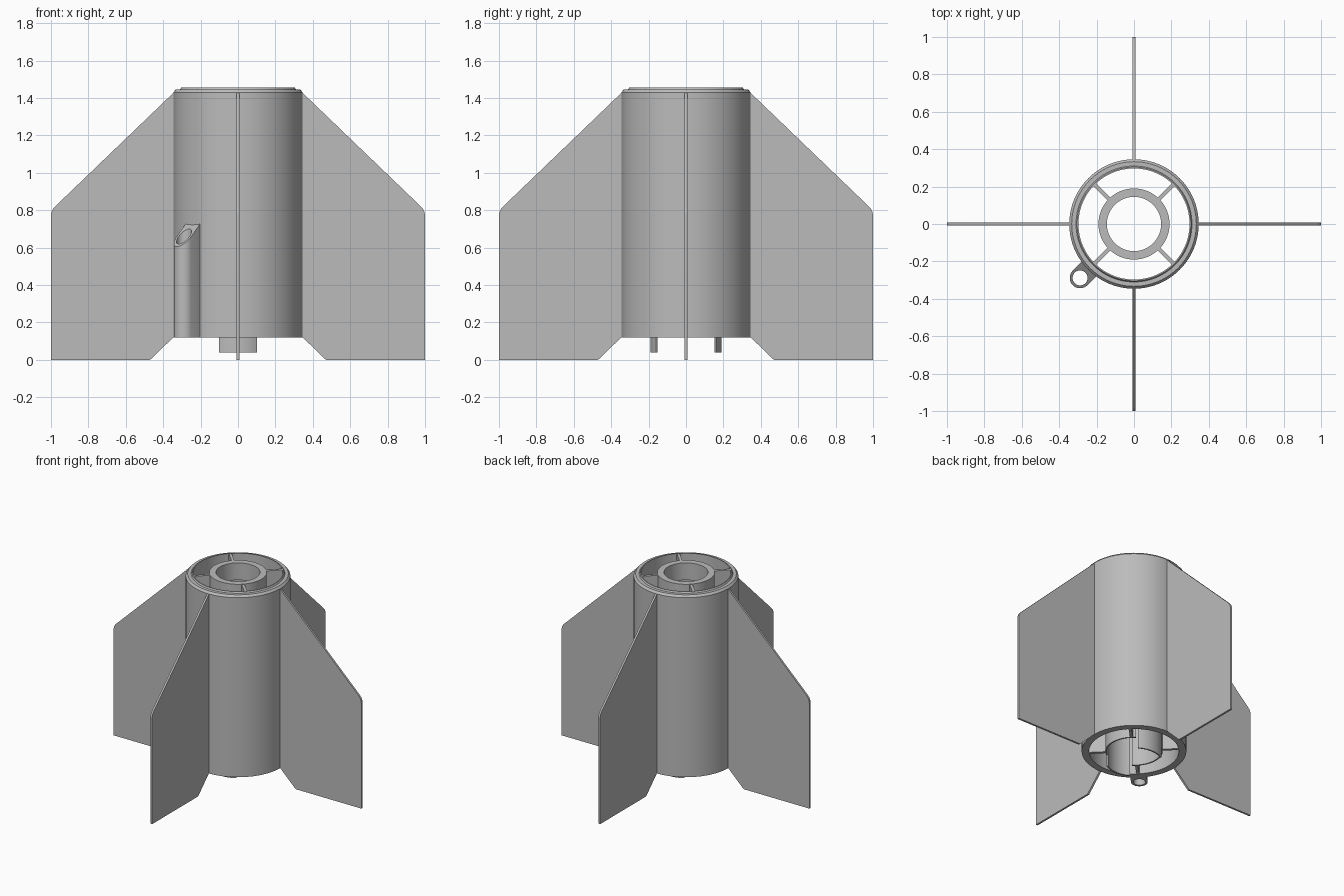
import bpy, bmesh, math
from mathutils import Matrix

cube = bpy.data.objects.get("Cube")
if cube:
    bpy.data.objects.remove(cube, do_unlink=True)

# One plain grey for everything
grey = bpy.data.materials.new("plain_grey")
grey.use_nodes = True
colour = (0.5, 0.5, 0.5, 1)
grey.diffuse_color = colour
grey.node_tree.nodes["Principled BSDF"].inputs["Base Color"].default_value = colour

BOTTOM, TOP = 0.12, 1.455


def finish(name, bm):
    bmesh.ops.recalc_face_normals(bm, faces=bm.faces)
    mesh = bpy.data.meshes.new(name)
    bm.to_mesh(mesh)
    bm.free()
    mesh.materials.append(grey)
    obj = bpy.data.objects.new(name, mesh)
    bpy.context.collection.objects.link(obj)
    bpy.ops.object.select_all(action='DESELECT')
    obj.select_set(True)
    bpy.context.view_layer.objects.active = obj
    bpy.ops.object.shade_smooth_by_angle(angle=math.radians(30))
    return obj


def turned(name, profile, centre=0, half=180):
    """Sweep a closed (radius, height) profile around z, fully or as a sector."""
    bm = bmesh.new()
    full = half == 180
    steps = max(8, round(96 * half / 180))
    rings = []
    for i in range(steps if full else steps + 1):
        a = math.radians(centre - half + 2 * half * i / steps)
        rings.append([bm.verts.new((r * math.cos(a), r * math.sin(a), z)) for r, z in profile])
    pairs = list(zip(rings, rings[1:]))
    if full:
        pairs.append((rings[-1], rings[0]))
    else:
        bm.faces.new(rings[0])
        bm.faces.new(rings[-1])
    n = len(profile)
    for p, q in pairs:
        for j in range(n):
            k = (j + 1) % n
            bm.faces.new((p[j], p[k], q[k], q[j]))
    return finish(name, bm)


def wall(inner, outer, low, high):
    return [(inner, low), (outer, low), (outer, high), (inner, high)]


# Outer body tube with its stepped top rim
turned("body_tube", [(0.297, BOTTOM), (0.346, BOTTOM), (0.346, 1.43), (0.333, 1.445),
                     (0.31, 1.445), (0.304, TOP), (0.297, TOP)])

# Inner tube with a stop lip at the top and two spring clips at the bottom
SLOT_TOP = 0.4
turned("inner_tube", [(0.18, SLOT_TOP), (0.19, SLOT_TOP), (0.19, TOP), (0.145, TOP),
                      (0.145, 1.33), (0.18, 1.33)])
for side, angle in (("left", 0), ("right", 180)):
    turned(side + "_tube_wall", wall(0.18, 0.19, BOTTOM, SLOT_TOP), angle, 54)
for side, angle in (("front", -90), ("back", 90)):
    turned(side + "_clip", wall(0.18, 0.19, 0.04, SLOT_TOP), angle, 32)

# Diagonal spokes joining the two tubes
for i in range(4):
    bm = bmesh.new()
    bmesh.ops.create_cube(bm, size=1)
    bm.transform(Matrix.Rotation(math.radians(45 + 90 * i), 4, 'Z')
                 @ Matrix.Translation((0.246, 0, (BOTTOM + TOP) / 2))
                 @ Matrix.Diagonal((0.12, 0.02, TOP - BOTTOM - 0.004, 1)))
    finish("spoke_%d" % (i + 1), bm)

# Fins with a swept leading edge and a rounded shoulder
outline = [(0.335, BOTTOM), (0.346, BOTTOM), (0.47, 0), (1, 0), (1, 0.775),
           (0.997, 0.792), (0.989, 0.807), (0.978, 0.82), (0.346, 1.427), (0.335, 1.427)]
for i, side in enumerate(("left", "back", "right", "front")):
    bm = bmesh.new()
    face = bm.faces.new([bm.verts.new((r, -0.007, z)) for r, z in outline])
    ext = bmesh.ops.extrude_face_region(bm, geom=[face])
    new = [v for v in ext["geom"] if isinstance(v, bmesh.types.BMVert)]
    bmesh.ops.translate(bm, verts=new, vec=(0, 0.014, 0))
    bm.transform(Matrix.Rotation(math.radians(90 * i), 4, 'Z'))
    finish(side + "_fin", bm)

# Guide lug: a holed, necked sleeve with a slanted top
bm = bmesh.new()
CENTRE, LUG, HOLE, STEPS = 0.408, 0.055, 0.04, 48
loops = []
for i in range(STEPS):
    a = 2 * math.pi * (i + 0.5) / STEPS
    c, s = math.cos(a), math.sin(a)
    u = LUG * c if c > 0 else max(LUG * c - 0.07, -0.083)
    corners = []
    for x, y in ((u, LUG * s), (HOLE * c, HOLE * s)):
        corners += [bm.verts.new((CENTRE + x, y, BOTTOM)),
                    bm.verts.new((CENTRE + x, y, 0.605 + LUG - x))]
    loops.append(corners)
for p, q in zip(loops, loops[1:] + loops[:1]):
    for j, k in ((0, 1), (1, 3), (3, 2), (2, 0)):
        bm.faces.new((p[j], p[k], q[k], q[j]))
bm.transform(Matrix.Rotation(math.radians(225), 4, 'Z'))
finish("guide_lug", bm)
